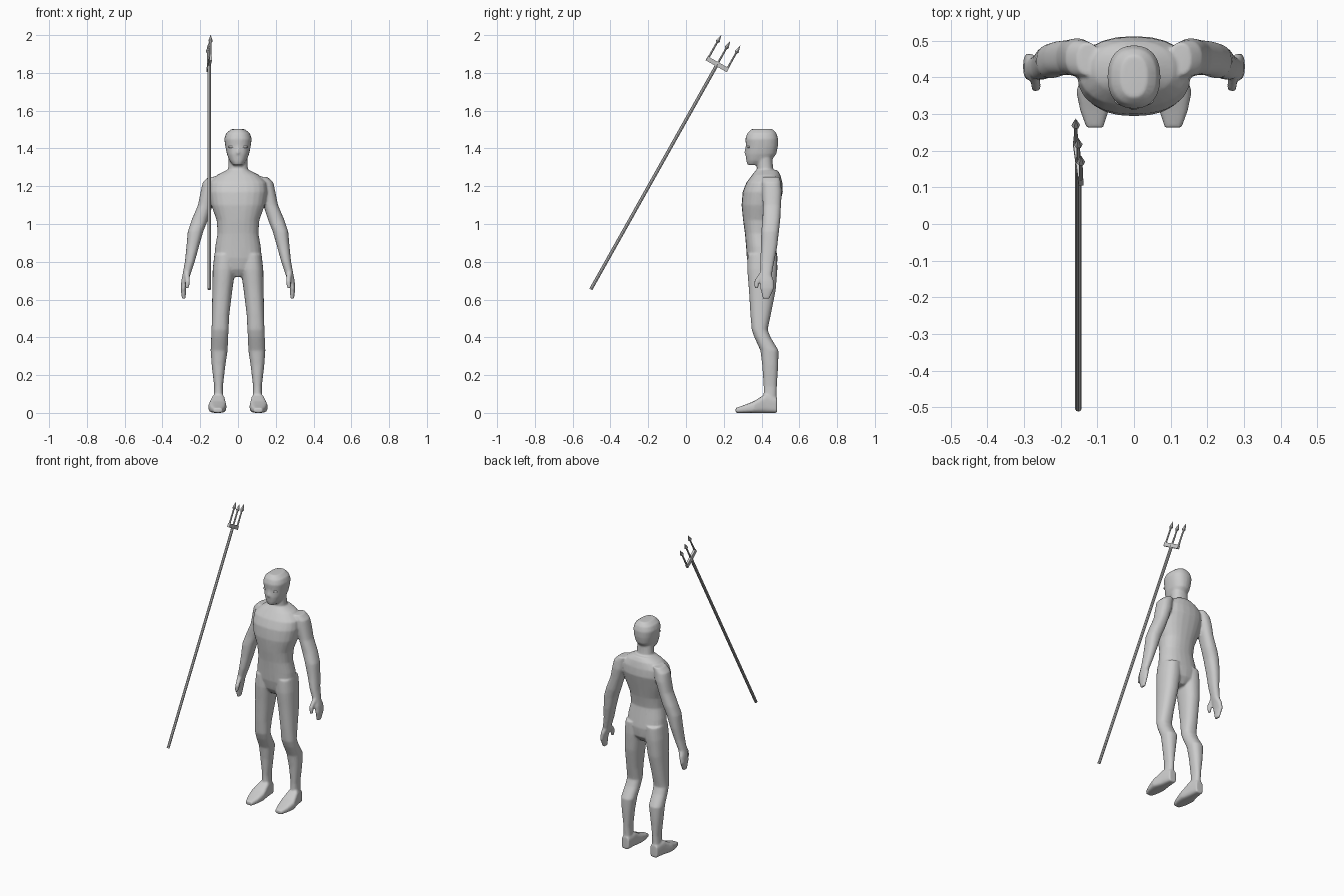
import bpy, bmesh, math
from mathutils import Matrix, Vector

if "Cube" in bpy.data.objects:
    bpy.data.objects.remove(bpy.data.objects["Cube"])

grey = bpy.data.materials.new("plain_grey")
grey.diffuse_color = (0.6, 0.6, 0.6, 1)
grey.use_nodes = True
grey.node_tree.nodes["Principled BSDF"].inputs["Base Color"].default_value = grey.diffuse_color


def finish(bm, name):
    bmesh.ops.recalc_face_normals(bm, faces=bm.faces)
    me = bpy.data.meshes.new(name)
    bm.to_mesh(me)
    bm.free()
    me.materials.append(grey)
    ob = bpy.data.objects.new(name, me)
    bpy.context.collection.objects.link(ob)
    return ob


def loft(bm, rings, side=1, power=2.3, along_y=False, n=24):
    """Closed tube through rings (position, centre a, centre b, radius a, radius b)."""
    loops = []
    for pos, ca, cb, ra, rb in rings:
        loop = []
        for i in range(n):
            t = 2 * math.pi * i / n
            c, s = math.cos(t), math.sin(t)
            a = (ca + ra * math.copysign(abs(c) ** (2 / power), c)) * side
            b = cb + rb * math.copysign(abs(s) ** (2 / power), s)
            loop.append(bm.verts.new((a, pos, b) if along_y else (a, b, pos)))
        loops.append(loop)
    for p, q in zip(loops, loops[1:]):
        for i in range(n):
            j = (i + 1) % n
            bm.faces.new((p[i], p[j], q[j], q[i]))
    bm.faces.new(loops[0][::-1])
    bm.faces.new(loops[-1])


def centred(rows):
    """Rows (z, front y, back y, half width) to rings on the middle plane."""
    return [(z, 0, (f + b) / 2, w, (b - f) / 2) for z, f, b, w in rows]


torso = [(.72, .36, .45, .03), (.76, .335, .48, .10), (.82, .322, .485, .125),
         (.88, .318, .475, .121), (.95, .312, .463, .108), (1.02, .302, .475, .113),
         (1.10, .294, .495, .142), (1.17, .30, .513, .155), (1.22, .32, .51, .15),
         (1.26, .35, .50, .11), (1.285, .37, .485, .06)]
neck = [(1.24, .36, .495, .068), (1.29, .375, .462, .052), (1.36, .375, .455, .05)]
head = [(1.312, .326, .40, .026), (1.335, .319, .45, .045), (1.37, .315, .478, .059),
        (1.41, .318, .486, .067), (1.45, .314, .488, .073), (1.48, .324, .479, .063),
        (1.502, .345, .46, .036)]
nose = [(1.415, 0, .322, .006, .006), (1.375, 0, .319, .011, .011), (1.365, 0, .322, .008, .006)]
arm = [(1.25, .125, .45, .03, .045), (1.22, .145, .452, .042, .05), (1.17, .155, .455, .043, .052),
       (1.10, .173, .455, .039, .048), (1.02, .203, .452, .043, .047), (.96, .225, .445, .041, .047),
       (.88, .24, .44, .033, .043), (.80, .255, .43, .026, .037), (.73, .273, .425, .021, .029),
       (.70, .282, .428, .018, .037), (.66, .289, .43, .014, .037), (.605, .287, .424, .010, .018)]
thumb = [(.75, .272, .412, .014, .016), (.70, .267, .376, .013, .014), (.66, .27, .372, .010, .010)]
leg = [(.84, .07, .405, .055, .078), (.76, .074, .404, .06, .08), (.65, .083, .404, .053, .071),
       (.52, .092, .395, .046, .054), (.44, .095, .39, .045, .042), (.40, .097, .405, .045, .043),
       (.33, .10, .442, .045, .048), (.25, .103, .446, .036, .042), (.14, .103, .446, .023, .035),
       (.06, .103, .445, .025, .034)]
foot = [(.482, .103, .04, .026, .04), (.42, .105, .05, .036, .05), (.36, .109, .031, .048, .031),
        (.31, .108, .021, .039, .021), (.263, .107, .013, .023, .013)]

# Body: overlapping forms fused into one smooth skin
bm = bmesh.new()
loft(bm, centred(torso))
loft(bm, centred(neck))
loft(bm, centred(head))
loft(bm, nose)
for side in (-1, 1):
    loft(bm, arm, side)
    loft(bm, thumb, side)
    loft(bm, leg, side)
    loft(bm, foot, side, power=3.5, along_y=True)
body = finish(bm, "body")
remesh = body.modifiers.new("fuse", 'REMESH')
remesh.mode = 'VOXEL'
remesh.voxel_size = 0.006
remesh.use_smooth_shade = True
smooth = body.modifiers.new("soften", 'SMOOTH')
smooth.factor = 0.5
smooth.iterations = 5
thin = body.modifiers.new("thin_out", 'DECIMATE')
thin.ratio = 0.35

# Eyes: slim almond lids on the face
for side, label in ((-1, "right"), (1, "left")):
    bm = bmesh.new()
    place = Matrix.Translation((side * .037, .330, 1.408)) @ Matrix.Rotation(side * .3, 4, 'Z')
    bmesh.ops.create_uvsphere(bm, u_segments=12, v_segments=8, radius=1,
                              matrix=place @ Matrix.Diagonal((.017, .006, .006, 1)))
    finish(bm, label + "_eye")

# Trident frame: local z along the shaft, local x along the crossbar
w = Vector((0, .49, .872)).normalized()
u = Vector((-.12, .872, -.49)).normalized()
v = w.cross(u)
frame = Matrix((u, v, w)).transposed().to_4x4()
frame.translation = (-.152, -.504, .654)


def rod(bm, x, z0, z1, r0, r1, n=8):
    bmesh.ops.create_cone(bm, cap_ends=True, segments=n, radius1=r0, radius2=r1, depth=z1 - z0,
                          matrix=frame @ Matrix.Translation((x, 0, (z0 + z1) / 2)))


bm = bmesh.new()
rod(bm, 0, 0, 1.37, .009, .009)
finish(bm, "trident_shaft")

bm = bmesh.new()
bmesh.ops.create_cube(bm, size=1, matrix=frame @ Matrix.Translation((0, 0, 1.367))
                      @ Matrix.Diagonal((.128, .014, .024, 1)))
finish(bm, "trident_crossbar")

for x, tip, label in ((-.058, 1.512, "rear"), (0, 1.506, "middle"), (.058, 1.512, "front")):
    bm = bmesh.new()
    rod(bm, x, 1.37, tip - .04, .006, .005, 6)
    rod(bm, x, tip - .048, tip - .036, .005, .012, 6)
    rod(bm, x, tip - .036, tip, .012, .0005, 6)
    finish(bm, label + "_prong")

# Smooth shading with crisp edges
for ob in bpy.context.collection.objects:
    ob.select_set(ob is not body)
bpy.context.view_layer.objects.active = bpy.data.objects["trident_shaft"]
bpy.ops.object.shade_smooth_by_angle(angle=math.radians(40))
